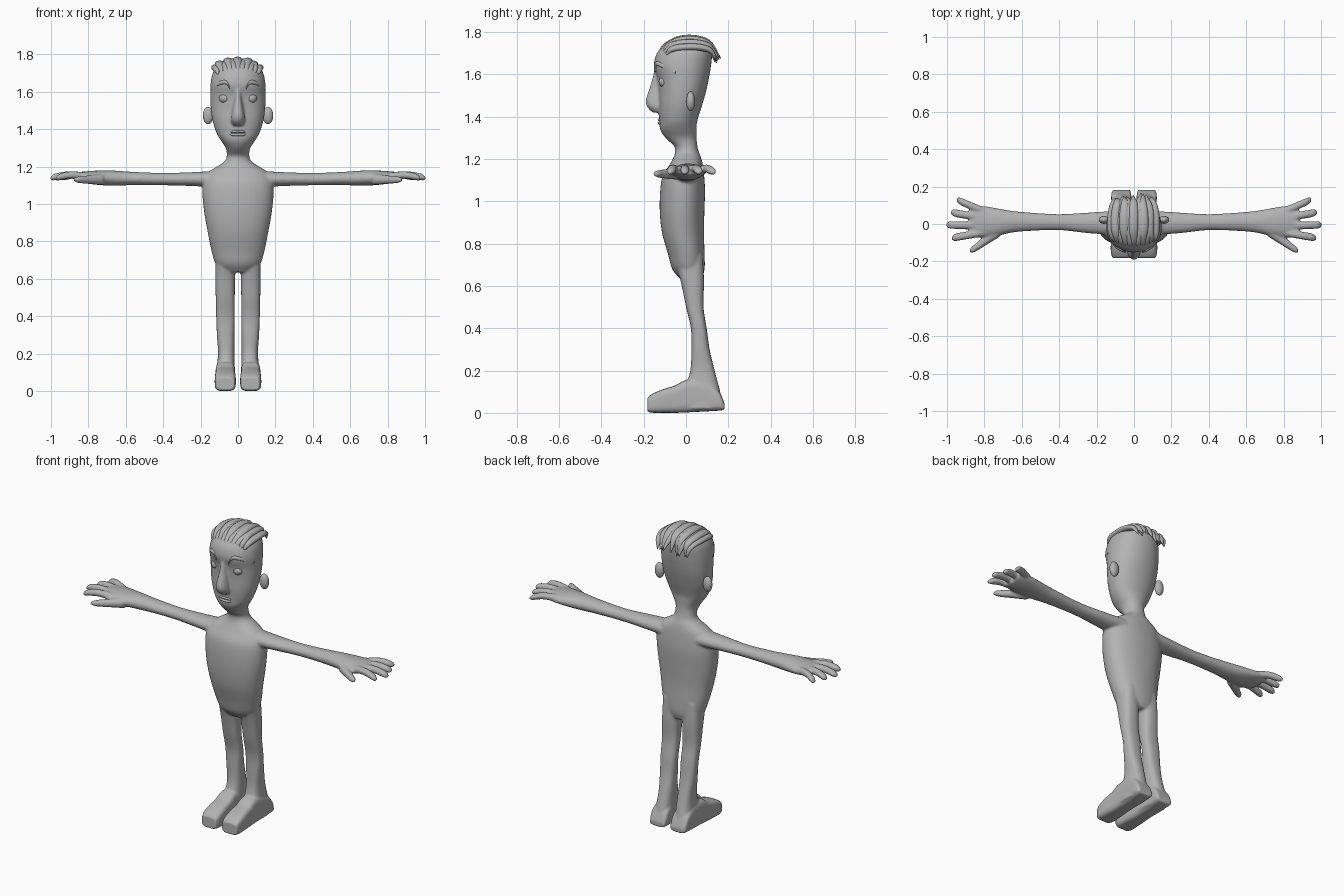
import bpy, bmesh, math, random
from mathutils import Vector

random.seed(4)
X, Y, Z = Vector((1, 0, 0)), Vector((0, 1, 0)), Vector((0, 0, 1))
grey = bpy.data.materials.new("plain grey")
grey.diffuse_color = (0.45, 0.45, 0.45, 1)


def spline(rows, n):
    """Catmull-Rom interpolation of every column."""
    out = []
    for i in range(len(rows) - 1):
        p0, p1, p2 = rows[max(i - 1, 0)], rows[i], rows[i + 1]
        p3 = rows[min(i + 2, len(rows) - 1)]
        for k in range(n):
            t = k / n
            out.append([0.5 * (2 * b + (c - a) * t + (2 * a - 5 * b + 4 * c - d) * t * t
                               + (3 * b - a - 3 * c + d) * t ** 3)
                        for a, b, c, d in zip(p0, p1, p2, p3)])
    out.append(list(rows[-1]))
    return out


def loft(bm, rows, a, b=None, power=2.0, sides=24, n=5):
    """Closed skin over rings given as (x, y, z, radius_a, radius_b)."""
    rows = spline(rows, n)
    rings = []
    for i, (x, y, z, ra, rb) in enumerate(rows):
        bb = b
        if b is None:
            t = Vector(rows[min(i + 1, len(rows) - 1)][:3]) - Vector(rows[max(i - 1, 0)][:3])
            bb = t.cross(a).normalized()
        ring = []
        for k in range(sides):
            w = 2 * math.pi * k / sides
            c, s = math.cos(w), math.sin(w)
            c = math.copysign(abs(c) ** (2 / power), c)
            s = math.copysign(abs(s) ** (2 / power), s)
            ring.append(bm.verts.new(Vector((x, y, z)) + a * (ra * c) + bb * (rb * s)))
        rings.append(ring)
    for r, q in zip(rings, rings[1:]):
        for k in range(sides):
            j = (k + 1) % sides
            bm.faces.new((r[k], r[j], q[j], q[k]))
    bm.faces.new(rings[0])
    bm.faces.new(rings[-1][::-1])


def upright(rows, s=1):
    """(z, centre x, radius x, front y, back y) -> loft rows."""
    return [(s * cx, (f + k) / 2, z, rx, (k - f) / 2) for z, cx, rx, f, k in rows]


def finish(bm, name):
    bmesh.ops.recalc_face_normals(bm, faces=bm.faces[:])
    for f in bm.faces:
        f.smooth = True
    me = bpy.data.meshes.new(name)
    bm.to_mesh(me)
    bm.free()
    me.materials.append(grey)
    ob = bpy.data.objects.new(name, me)
    bpy.context.collection.objects.link(ob)
    return ob


def ellipsoid(name, centre, radii):
    bm = bmesh.new()
    bmesh.ops.create_uvsphere(bm, u_segments=24, v_segments=16, radius=1)
    for v in bm.verts:
        v.co = Vector([c + r * p for c, r, p in zip(centre, radii, v.co)])
    return finish(bm, name)


# Body: torso, neck and head in one column
body = bmesh.new()
loft(body, upright([
    (.635, 0, .085, -.03, .075), (.68, 0, .12, -.065, .088), (.75, 0, .142, -.085, .088),
    (.85, 0, .162, -.113, .085), (.95, 0, .18, -.124, .087), (1.05, 0, .19, -.122, .09),
    (1.12, 0, .185, -.11, .086), (1.17, 0, .158, -.08, .08), (1.205, 0, .105, -.06, .072),
    (1.23, 0, .07, -.052, .062), (1.26, 0, .06, -.055, .054), (1.30, 0, .066, -.097, .05),
    (1.34, 0, .092, -.122, .05), (1.38, 0, .115, -.126, .053), (1.45, 0, .137, -.13, .075),
    (1.52, 0, .146, -.13, .095), (1.58, 0, .148, -.136, .108), (1.64, 0, .147, -.152, .118),
    (1.70, 0, .135, -.138, .122), (1.74, 0, .105, -.1, .1), (1.757, 0, .05, -.05, .06)]),
    X, Y, power=2.15, sides=40)
# Nose
loft(body, upright([(1.63, 0, .014, -.148, -.09), (1.55, 0, .022, -.168, -.09),
                    (1.48, 0, .034, -.19, -.09), (1.445, 0, .037, -.183, -.09),
                    (1.42, 0, .026, -.158, -.09)]), X, Y)
for s in (1, -1):
    # Legs
    loft(body, upright([
        (.75, .065, .055, -.06, .08), (.62, .068, .053, -.025, .085), (.5, .068, .051, 0, .083),
        (.4, .067, .05, .023, .098), (.3, .066, .047, .025, .112), (.2, .063, .044, .02, .136),
        (.1, .066, .05, -.01, .162), (.02, .068, .054, -.03, .178)], s), X, Y, power=2.6)
    # Feet
    loft(body, [(s * .068, y, (lo + hi) / 2, r, (hi - lo) / 2) for y, lo, hi, r in (
        (-.182, .004, .075, .048), (-.15, 0, .095, .056), (-.1, 0, .115, .056),
        (-.05, 0, .13, .053), (0, .002, .155, .052), (.08, .006, .15, .052),
        (.15, .01, .11, .054), (.182, .014, .045, .048))], X, Z, power=4)
    # Arms and palms
    loft(body, [(s * x, cy, cz, ry, rz) for x, cy, cz, ry, rz in (
        (.1, .005, 1.133, .066, .045), (.25, .006, 1.133, .055, .037), (.4, .01, 1.133, .043, .033),
        (.55, .012, 1.136, .049, .035), (.65, .012, 1.138, .058, .04), (.74, .01, 1.14, .076, .039),
        (.82, .012, 1.143, .085, .031), (.875, .012, 1.147, .072, .021))], Y, Z)
    # Fingers: base x, base y, tip x, tip y
    for bx, by, tx, ty in ((.8, .068, .948, .128), (.81, .033, .98, .062),
                           (.81, -.008, 1.003, -.005), (.8, -.045, .975, -.075)):
        mx, my = (bx + tx) / 2, (by + ty) / 2
        loft(body, [(s * bx, by, 1.146, .021, .02), (s * mx, my, 1.155, .021, .02),
                    (s * (tx - .025), ty - (ty - by) * .15, 1.145, .021, .018),
                    (s * (tx - .006), ty, 1.138, .015, .012), (s * tx, ty, 1.137, .008, .006)], Y, Z)
    # Thumb
    loft(body, [(s * .72, -.04, 1.132, .03, .03), (s * .79, -.085, 1.13, .028, .024),
                (s * .845, -.125, 1.13, .022, .019), (s * .87, -.139, 1.13, .016, .013),
                (s * .88, -.145, 1.13, .007, .006)], Y, Z)
body = finish(body, "body")
m = body.modifiers.new("merge", 'REMESH')
m.mode, m.voxel_size, m.use_smooth_shade = 'VOXEL', .007, True
m = body.modifiers.new("soften", 'SMOOTH')
m.factor, m.iterations = .5, 5

# Eyes, ears and eyebrows
for s, side in ((1, "left"), (-1, "right")):
    ellipsoid(side + "_eye", (s * .072, -.1, 1.565), (.03, .029, .027))
    ellipsoid(side + "_ear", (s * .16, .022, 1.473), (.028, .021, .046))
    bm = bmesh.new()
    loft(bm, [(s * .042, -.146, 1.618, .006, .006), (s * .065, -.137, 1.65, .011, .011),
              (s * .105, -.111, 1.642, .01, .01), (s * .144, -.052, 1.61, .005, .005)],
         Y, Z, sides=12)
    finish(bm, side + "_eyebrow")

# Lips
for name, z, r in (("upper_lip", 1.386, .006), ("lower_lip", 1.371, .007)):
    bm = bmesh.new()
    loft(bm, [(-.046, -.114, 1.378, .003, .003), (-.03, -.121, z, .008, r),
              (0, -.126, z, .008, r), (.03, -.121, z, .008, r),
              (.046, -.114, 1.378, .003, .003)], Y, Z, sides=12)
    finish(bm, name)

# Hair: tapered locks swept from the forehead to the back of the head
bm = bmesh.new()
for i in range(11):
    x = -.11 + .022 * i
    drop = 2.6 * x * x
    lift = .008 * (i % 2)
    j = random.uniform(-.012, .012)
    loft(bm, [(x * .95, -.128 + 3 * x * x, 1.702 - drop * .3, .008, .006),
              (x, -.095 + 2 * x * x, 1.735 - drop * .6, .019, .014),
              (x + j, -.03, 1.758 - drop + lift, .025, .017),
              (x + j, .05, 1.761 - drop + lift, .025, .016),
              (x * .9 + j, .115, 1.735 - drop * .7 + lift, .02, .013),
              (x * .8 + 2 * j, .155 - x * x + j, 1.665 + j + lift, .002, .002)], X, sides=12)
finish(bm, "hair")
